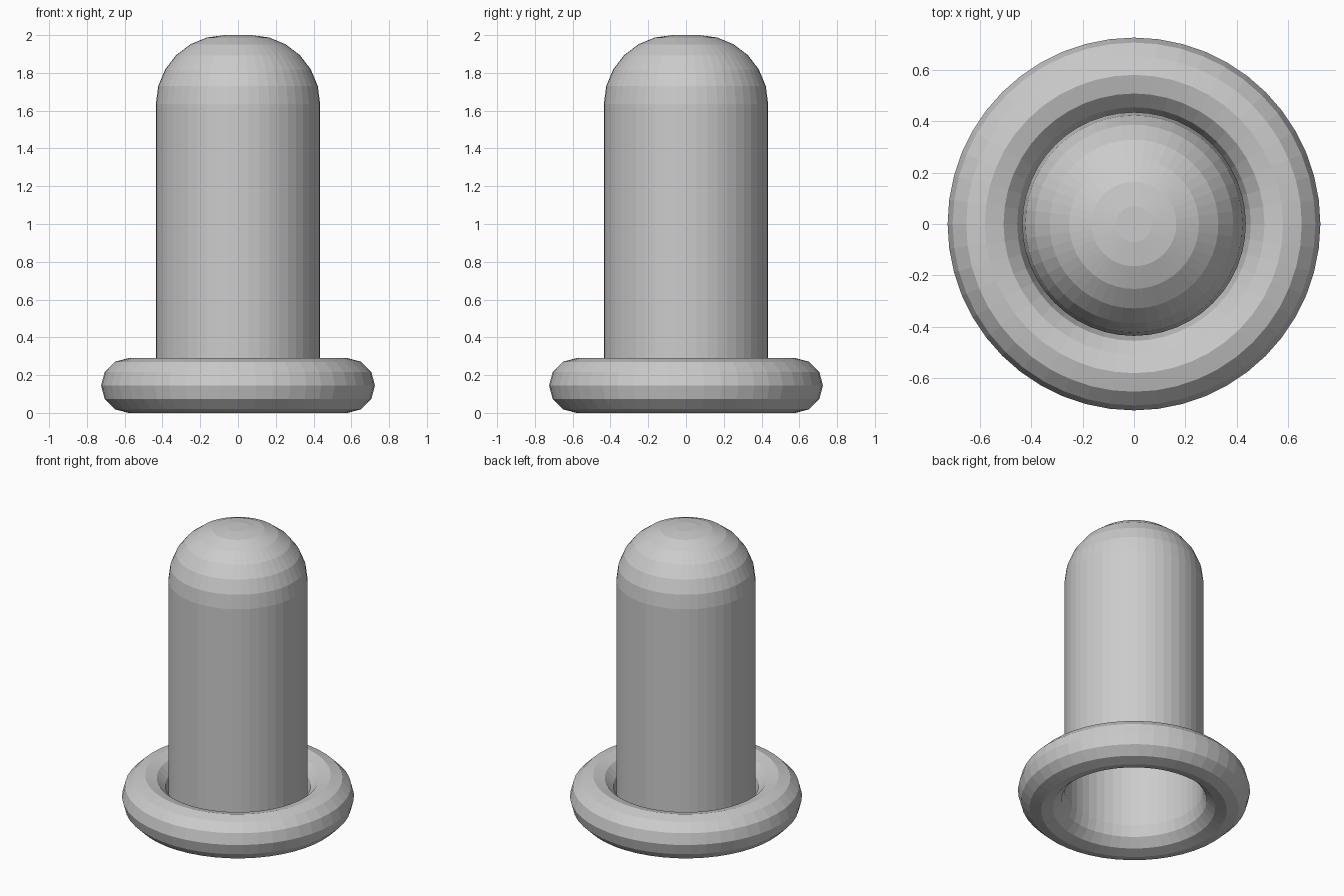
import bpy, bmesh
from math import sin, cos, pi

if "Cube" in bpy.data.objects:
    bpy.data.objects.remove(bpy.data.objects["Cube"])

SIDES = 48


def lathe(name, profile, closed=False, cap_top=False):
    """Revolve (radius, z) points around the z axis into flat-shaded faces."""
    bm = bmesh.new()
    rings = [[bm.verts.new((r * cos(2 * pi * i / SIDES), r * sin(2 * pi * i / SIDES), z))
              for i in range(SIDES)] for r, z in profile]
    pairs = list(zip(rings, rings[1:]))
    if closed:
        pairs.append((rings[-1], rings[0]))
    for a, b in pairs:
        for i in range(SIDES):
            j = (i + 1) % SIDES
            bm.faces.new((a[i], a[j], b[j], b[i]))
    if cap_top:
        bm.faces.new(rings[-1])
    mesh = bpy.data.meshes.new(name)
    bm.to_mesh(mesh)
    bm.free()
    obj = bpy.data.objects.new(name, mesh)
    bpy.context.collection.objects.link(obj)
    return obj


# Base ring: round section, 12 sides
R, r = 0.58, 0.145
lathe("base_ring", [(R + r * cos(k * pi / 6), r + r * sin(k * pi / 6)) for k in range(12)],
      closed=True)

# Hollow post, open below, with a wide bevelled top edge and small flat cap
radius, bevel, steps = 0.435, 0.365, 6
post = [(radius, r)]
post += [(radius - bevel + bevel * cos(k * pi / 2 / steps),
          2 - bevel + bevel * sin(k * pi / 2 / steps)) for k in range(steps + 1)]
lathe("domed_post", post, cap_top=True)
